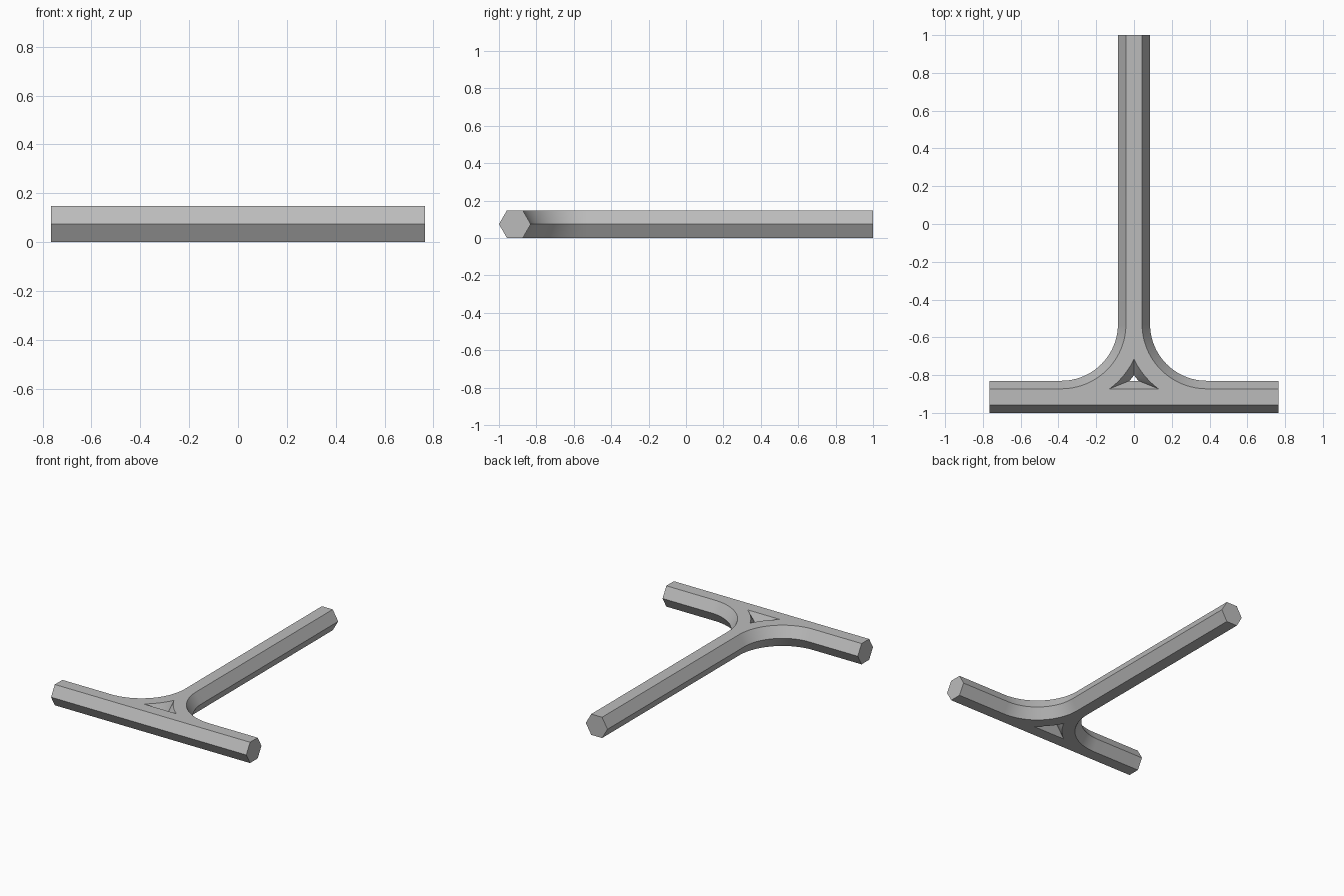
import bpy
import bmesh
from math import pi, sin, cos, asin, acos

cube = bpy.data.objects.get("Cube")
if cube:
    bpy.data.objects.remove(cube, do_unlink=True)

HALF_LEN = 0.765           # half length of the crossbar
BAR_Y = -0.915             # centre line of the crossbar
BEND = 0.385               # centre-line radius of the two bends
BEND_Y = BAR_Y + BEND
CORNER = 0.085             # hexagon corner radius
HEIGHT = CORNER * 3 ** 0.5
STEPS = 24


def arc(radius, start, end):
    """Points along an arc round the right-hand bend centre."""
    angles = [start + (end - start) * i / STEPS for i in range(STEPS + 1)]
    return [(BEND + radius * cos(a), BEND_Y + radius * sin(a)) for a in angles]


def mirrored(points):
    return [(-x, y) for x, y in reversed(points)]


def outer_outline(w):
    """T outline with filleted inner corners for bars of half width w."""
    right = [(HALF_LEN, BAR_Y - w), (HALF_LEN, BAR_Y + w)]
    right += arc(BEND - w, 1.5 * pi, pi) + [(w, 1)]
    return right + mirrored(right)


def hole_outline(w):
    """Curved triangle left between the crossbar and the two bends."""
    r = BEND + w
    right = arc(r, pi + asin((BEND - w) / r), pi + acos(BEND / r))
    return right + mirrored(right)[1:]


# Hexagonal section: narrow at the bottom and top, wide in the middle
levels = [(0, CORNER / 2), (HEIGHT / 2, CORNER), (HEIGHT, CORNER / 2)]
bm = bmesh.new()
caps = {0: [], 2: []}
for outline in (outer_outline, hole_outline):
    rings = [[bm.verts.new((x, y, z)) for x, y in outline(w)] for z, w in levels]
    n = len(rings[0])
    for low, high in zip(rings, rings[1:]):
        for i in range(n):
            j = (i + 1) % n
            bm.faces.new((low[i], low[j], high[j], high[i]))
    for k in caps:
        caps[k] += [bm.edges.get((rings[k][i], rings[k][(i + 1) % n])) for i in range(n)]

# Flat underside and top, with the hole left open
for edges in caps.values():
    bmesh.ops.triangle_fill(bm, edges=edges, use_beauty=True)
bmesh.ops.recalc_face_normals(bm, faces=bm.faces)

mesh = bpy.data.meshes.new("hex_t_handle")
bm.to_mesh(mesh)
bm.free()
handle = bpy.data.objects.new("hex_t_handle", mesh)
bpy.context.collection.objects.link(handle)

# Plain grey material
grey = bpy.data.materials.new("plain grey")
grey.use_nodes = True
colour = (0.5, 0.5, 0.5, 1)
grey.diffuse_color = colour
grey.node_tree.nodes["Principled BSDF"].inputs["Base Color"].default_value = colour
mesh.materials.append(grey)

bpy.ops.object.select_all(action='DESELECT')
handle.select_set(True)
bpy.context.view_layer.objects.active = handle
bpy.ops.object.shade_smooth_by_angle(angle=pi / 6)
